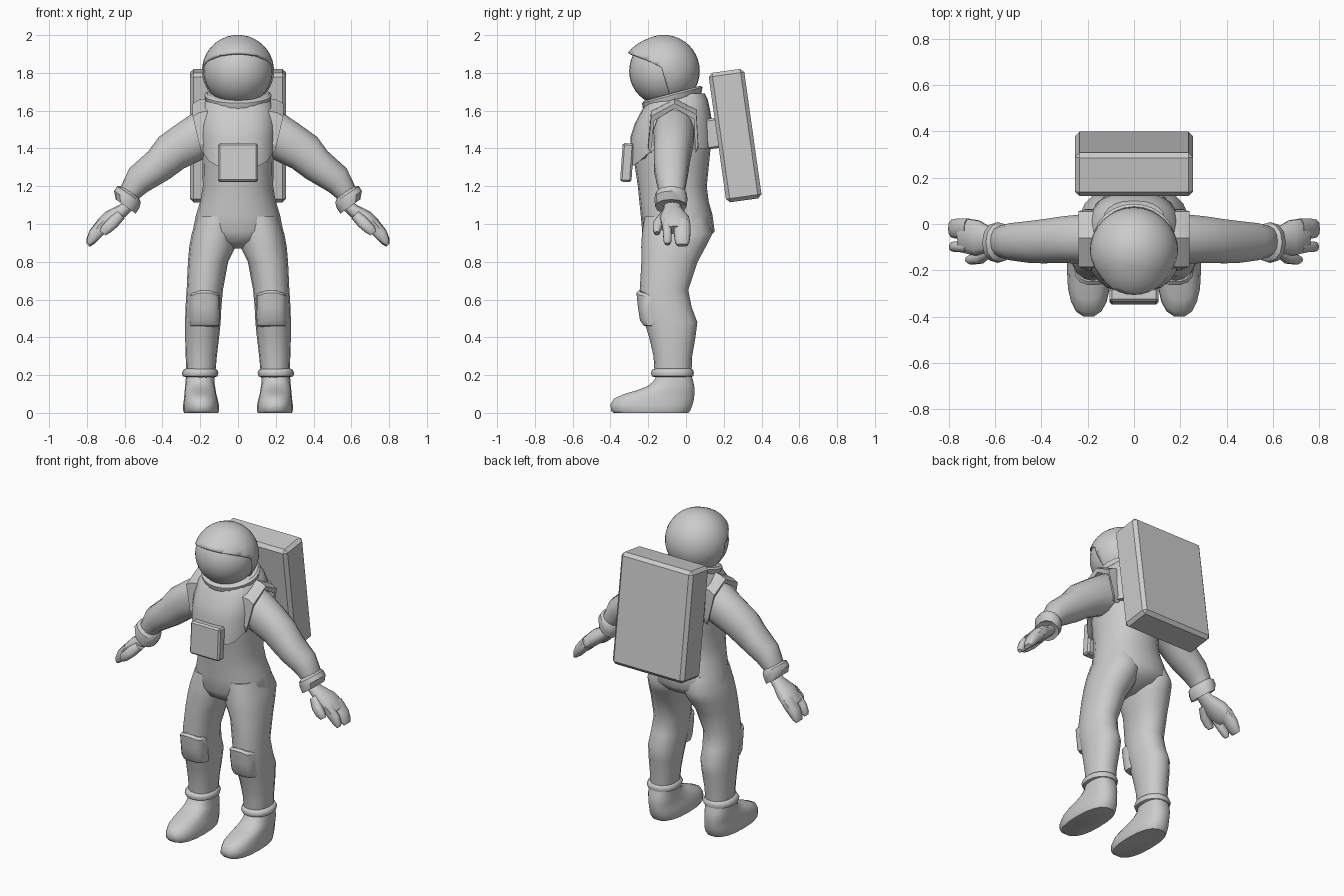
import bpy, bmesh, math
from mathutils import Vector

if "Cube" in bpy.data.objects:
    bpy.data.objects.remove(bpy.data.objects["Cube"])

grey = bpy.data.materials.new("suit_grey")
grey.diffuse_color = (0.6, 0.6, 0.6, 1)
grey.use_nodes = True
grey.node_tree.nodes["Principled BSDF"].inputs["Base Color"].default_value = grey.diffuse_color


def finish(name, bm, mirror=False, angle=35, bevel=0):
    bmesh.ops.recalc_face_normals(bm, faces=bm.faces)
    me = bpy.data.meshes.new(name)
    bm.to_mesh(me)
    bm.free()
    ob = bpy.data.objects.new(name, me)
    bpy.context.collection.objects.link(ob)
    me.materials.append(grey)
    if bevel:
        b = ob.modifiers.new("bevel", 'BEVEL')
        b.width, b.segments = bevel, 1
    if mirror:
        ob.modifiers.new("mirror", 'MIRROR').use_clip = False
    bpy.ops.object.select_all(action='DESELECT')
    bpy.context.view_layer.objects.active = ob
    ob.select_set(True)
    if angle:
        bpy.ops.object.shade_smooth_by_angle(angle=math.radians(angle))
    return ob


def loft(rings, sides=16, power=2.0, closed=False):
    """Skin rounded rings given as (centre, half axis, half axis)."""
    bm = bmesh.new()
    loops = []
    for c, u, v in rings:
        loop = []
        for i in range(sides):
            t = math.tau * i / sides
            a, b = math.cos(t), math.sin(t)
            a = math.copysign(abs(a) ** (2 / power), a)
            b = math.copysign(abs(b) ** (2 / power), b)
            loop.append(bm.verts.new(Vector(c) + Vector(u) * a + Vector(v) * b))
        loops.append(loop)
    pairs = list(zip(loops, loops[1:]))
    if closed:
        pairs.append((loops[-1], loops[0]))
    for p, q in pairs:
        for i in range(sides):
            j = (i + 1) % sides
            bm.faces.new((p[i], p[j], q[j], q[i]))
    if not closed:
        bm.faces.new(loops[0])
        bm.faces.new(loops[-1])
    return bm


def flat(z, x0, x1, y0, y1):
    """Horizontal ring from its extents."""
    return (((x0 + x1) / 2, (y0 + y1) / 2, z), ((x1 - x0) / 2, 0, 0), (0, (y1 - y0) / 2, 0))


def limb(xt, zt, xb, zb, y0, y1):
    """Slanted ring from its upper and lower points."""
    return (((xt + xb) / 2, (y0 + y1) / 2, (zt + zb) / 2),
            ((xt - xb) / 2, 0, (zt - zb) / 2), (0, (y1 - y0) / 2, 0))


def box(name, centre, size, tilt, bevel):
    bm = bmesh.new()
    bmesh.ops.create_cube(bm, size=1)
    bmesh.ops.scale(bm, vec=size, verts=bm.verts)
    ob = finish(name, bm, angle=0, bevel=bevel)
    ob.location = centre
    ob.rotation_euler.x = math.radians(tilt)
    return ob


# Torso
torso = [(.87, .04, -.14, .0), (.91, .16, -.21, .10), (.96, .24, -.232, .152),
         (1.05, .222, -.24, .14), (1.12, .20, -.247, .12), (1.2, .186, -.255, .11),
         (1.3, .188, -.27, .12), (1.42, .19, -.285, .132), (1.52, .19, -.265, .128),
         (1.62, .18, -.215, .11), (1.69, .13, -.17, .08)]
finish("torso", loft([flat(z, -x, x, a, b) for z, x, a, b in torso], 20, 2.2), angle=60)

# Vest with a front edge dipping to a point
vest = [(1.4, .18, -.28, .13), (1.401, .2, -.298, .146), (1.46, .205, -.294, .145),
        (1.53, .205, -.272, .14), (1.6, .2, -.235, .128), (1.66, .17, -.2, .115),
        (1.69, .14, -.15, .1)]
bm = loft([flat(z, -x, x, a, b) for z, x, a, b in vest], 24, 2.6)
for v in bm.verts:
    if v.co.z < 1.41 and v.co.y < -.17:
        v.co.z -= .09 * min(1, (-v.co.y - .17) / .1)
finish("vest", bm)

# Shoulder straps folded over the arm openings
bm = bmesh.new()
fold = [(-.2, 1.42), (-.185, 1.59), (-.06, 1.658), (.055, 1.6), (.065, 1.42)]
grid = []
for y, z in fold:
    top = z > 1.5
    grid.append([bm.verts.new((x, y + k * (y + .06), z + dz)) for x, dz, k in
                 ((.15, .01, 0), (.205, .0, 0), (.24 if top else .2, -.02, 0),
                  (.23 if top else .19, -.045, -.12), (.15, -.03, -.12))])
for p, q in zip(grid, grid[1:]):
    for i in range(5):
        j = (i + 1) % 5
        bm.faces.new((p[i], p[j], q[j], q[i]))
bm.faces.new(grid[0])
bm.faces.new(grid[-1])
finish("shoulder_strap", bm, mirror=True, angle=25)

# Arms
arm = [(.13, 1.63, .12, 1.36, -.17, .045), (.235, 1.59, .19, 1.34, -.175, .045),
       (.33, 1.525, .285, 1.295, -.17, .035), (.42, 1.46, .36, 1.24, -.172, .022),
       (.475, 1.385, .42, 1.205, -.17, .015), (.575, 1.295, .48, 1.17, -.158, .005),
       (.62, 1.20, .53, 1.13, -.142, -.008), (.63, 1.16, .55, 1.1, -.135, -.015)]
finish("arm", loft([limb(*r) for r in arm], 14, 2.2), True, 50)

# Glove cuffs
cuff = [(.605, 1.2, .525, 1.14, -.14, -.01), (.64, 1.2, .515, 1.115, -.163, .005),
        (.656, 1.175, .522, 1.085, -.168, .008), (.647, 1.13, .542, 1.055, -.163, .003),
        (.62, 1.125, .56, 1.07, -.135, -.015)]
finish("glove_cuff", loft([limb(*r) for r in cuff], 12, 2.2), True, 35)

# Hands: palm, joined fingers, first finger, thumb
palm = [(.59, 1.13, .555, 1.08, -.115, -.03), (.63, 1.1, .595, 1.04, -.12, -.02),
        (.70, 1.066, .65, .99, -.14, .018), (.745, 1.02, .695, .955, -.13, .026),
        (.765, .99, .72, .945, -.125, .026)]
fingers = [(.735, 1.03, .69, .965, -.065, .024), (.785, .968, .73, .925, -.065, .025),
           (.803, .92, .76, .895, -.06, .02), (.803, .895, .785, .88, -.05, .01)]
first = [(.735, 1.025, .69, .965, -.125, -.078), (.785, .965, .73, .925, -.122, -.075),
         (.8, .92, .76, .9, -.12, -.076), (.798, .9, .78, .887, -.112, -.084)]
thumb = [(.64, 1.07, .6, 1.03, -.14, -.08), (.685, 1.03, .638, .985, -.172, -.11),
         (.725, .985, .675, .955, -.176, -.132), (.73, .96, .7, .94, -.168, -.14)]
for name, rows in (("palm", palm), ("fingers", fingers), ("first_finger", first), ("thumb", thumb)):
    finish(name, loft([limb(*r) for r in rows], 10, 2.4), True, 50)

# Legs
leg = [(1.04, .0, .215, -.22, .11), (.95, .005, .245, -.233, .14), (.88, .012, .258, -.237, .105),
       (.8, .052, .265, -.236, .062), (.65, .08, .272, -.245, .012), (.56, .088, .278, -.24, .03),
       (.48, .092, .28, -.22, .06), (.4, .1, .28, -.195, .05), (.3, .112, .277, -.172, .033),
       (.19, .122, .272, -.165, .028)]
finish("leg", loft([flat(*r) for r in leg], 16, 2.2), True, 60)

# Knee pads with a pointed upper edge
pad = [(.455, .12, .235, -.195, -.12), (.462, .1, .255, -.225, -.12), (.49, .098, .258, -.245, -.12),
       (.56, .095, .258, -.256, -.12), (.62, .095, .258, -.264, -.12), (.632, .105, .248, -.25, -.12)]
bm = loft([flat(*r) for r in pad], 14, 2.6)
for v in bm.verts:
    if v.co.z > .6:
        v.co.z += .025 * max(0, 1 - abs(v.co.x - .177) / .07)
finish("knee_pad", bm, True, 35)

# Boots and their cuffs
boot = [(0, .105, .285, -.385, .015), (.012, .1, .29, -.4, .025), (.045, .102, .29, -.402, .038),
        (.075, .108, .286, -.385, .045), (.1, .115, .284, -.33, .047), (.12, .118, .282, -.26, .047),
        (.142, .122, .28, -.205, .045), (.165, .125, .278, -.175, .04), (.2, .125, .275, -.155, .03)]
finish("boot", loft([flat(*r) for r in boot], 18, 2.5), True, 50)
band = [(.188, .125, .272, -.16, .025), (.194, .108, .292, -.18, .038), (.212, .104, .298, -.186, .042),
        (.228, .11, .29, -.18, .037), (.234, .122, .278, -.165, .028)]
finish("boot_cuff", loft([flat(*r) for r in band], 16, 2.2), True, 50)

# Neck ring, tilted forward
neck = [(.125, -.035), (.15, -.035), (.172, .0), (.178, .03), (.165, .04), (.13, .04)]
finish("neck_ring", loft([((0, -.073, 1.652 + h), (r, 0, 0), (0, r * .9, r * .24))
                          for r, h in neck], 24, closed=True))

# Visor globe
centre = Vector((0, -.118, 1.81))
bm = bmesh.new()
bmesh.ops.create_uvsphere(bm, u_segments=32, v_segments=20, radius=.183)
bmesh.ops.translate(bm, vec=centre, verts=bm.verts)
finish("visor", bm, angle=60)

# Helmet shell with the face opening cut out and a brow pushed forward
bm = bmesh.new()
bmesh.ops.create_uvsphere(bm, u_segments=32, v_segments=20, radius=.191)
bmesh.ops.translate(bm, vec=centre, verts=bm.verts)
corner = Vector((0, -.13, 1.83))
up = Vector((0, .09, .18)).normalized()
back = Vector((0, .17, .05)).normalized()
for n in (up, back):
    bmesh.ops.bisect_plane(bm, geom=bm.verts[:] + bm.edges[:] + bm.faces[:],
                           plane_co=corner, plane_no=n)
opening = [f for f in bm.faces
           if (f.calc_center_median() - corner).dot(up) < 0
           and (f.calc_center_median() - corner).dot(back) < 0]
bmesh.ops.delete(bm, geom=opening, context='FACES')
for v in bm.verts:
    if v.co.y < -.2 and v.co.z > 1.84:
        v.co.y -= .024 * min(1, (-v.co.y - .2) / .08)
helmet = finish("helmet_shell", bm, angle=40)
s = helmet.modifiers.new("thickness", 'SOLIDIFY')
s.thickness, s.offset = .014, -1

# Backpack, its mount and the chest box
box("backpack", (0, .26, 1.468), (.51, .19, .692), 8, .02)
box("backpack_mount", (0, .15, 1.48), (.26, .1, .16), 8, .01)
box("chest_box", (0, -.312, 1.325), (.21, .06, .205), -4, .01)
